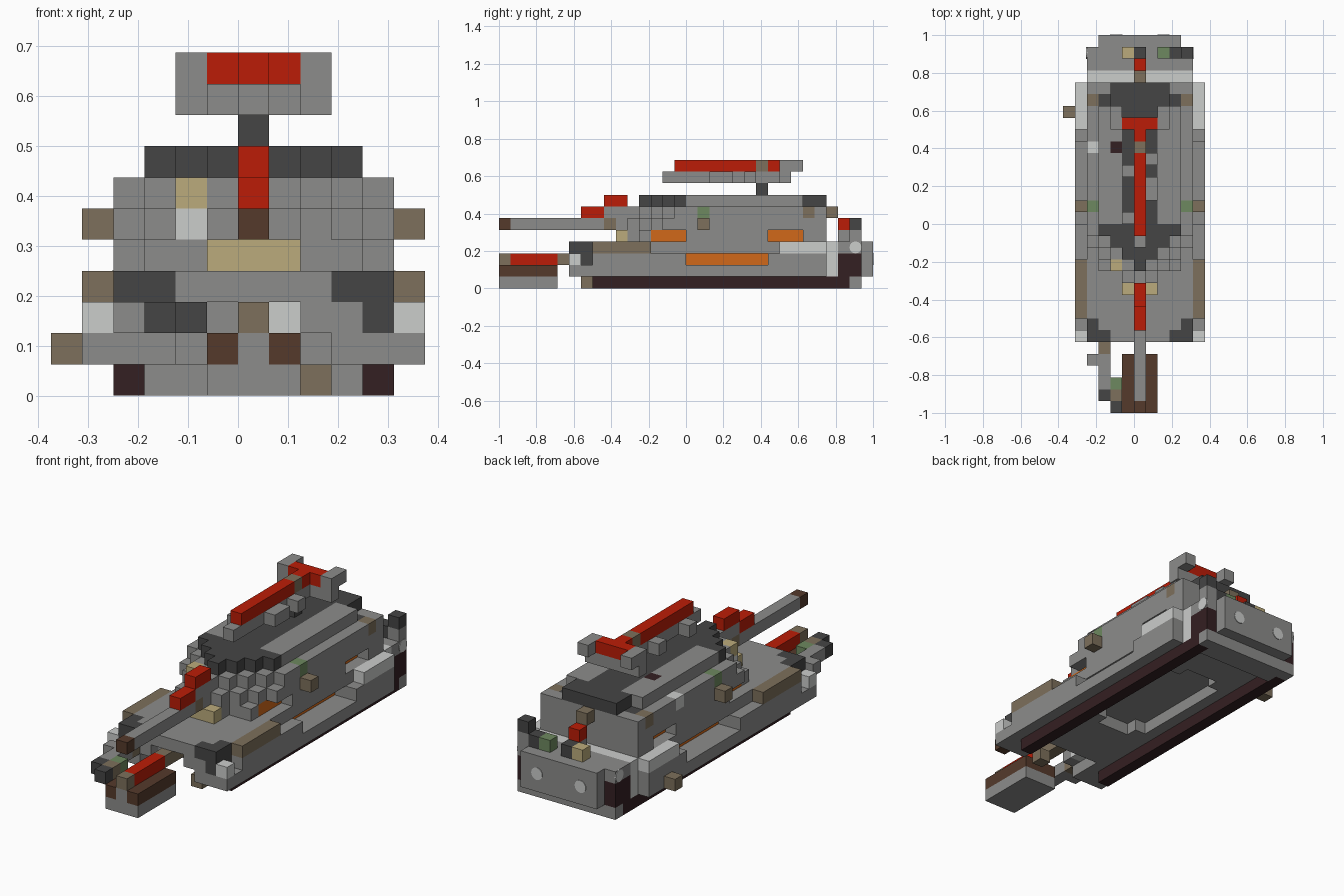
import bpy, bmesh
from mathutils import Vector, Matrix

cube = bpy.data.objects.get("Cube")
if cube:
    bpy.data.objects.remove(cube, do_unlink=True)

UNIT = 1 / 16
COLOURS = {
    "grey": (.262, .262, .257), "charcoal": (.06, .06, .06),
    "maroon": (.034, .014, .016), "olive": (.205, .16, .106),
    "tan": (.50, .41, .20), "red": (.50, .012, .002),
    "umber": (.09, .042, .024), "orange": (.64, .14, .01),
    "green": (.155, .25, .115), "silver": (.60, .61, .60),
}
NAMES = list(COLOURS)
MATERIALS = []
for name, rgb in COLOURS.items():
    mat = bpy.data.materials.new(name)
    mat.use_nodes = True
    mat.diffuse_color = (*rgb, 1)
    mat.node_tree.nodes["Principled BSDF"].inputs["Base Color"].default_value = (*rgb, 1)
    MATERIALS.append(mat)

cells = {}


def fill(part, colour, xs, ys, zs):
    """Fill a block of unit cells; a later block replaces an earlier one."""
    for x in range(*xs):
        for y in range(*ys):
            for z in range(*zs):
                cells[x, y, z] = (part, colour)


def dot(part, colour, x, y, z):
    cells[x, y, z] = (part, colour)


def both(part, colour, xs, ys, zs):
    """Fill a block and its mirror image across the gun axis."""
    fill(part, colour, xs, ys, zs)
    fill(part, colour, (1 - xs[1], 1 - xs[0]), ys, zs)


def carve(xs, ys, zs):
    for x in range(*xs):
        for y in range(*ys):
            for z in range(*zs):
                cells.pop((x, y, z), None)


# Hull, front notch, belly recess and rear plate
fill("hull", "grey", (-4, 5), (-10, 13), (1, 4))
fill("hull", "grey", (-4, 5), (13, 15), (0, 4))
carve((-1, 2), (-10, -8), (1, 3))
carve((-2, 3), (-10, -7), (1, 2))
carve((-2, 3), (-1, 8), (1, 2))
carve((-1, 2), (-2, 9), (1, 2))
dot("hull", "silver", -2, -9, 2)
dot("hull", "silver", 1, -8, 2)
fill("rear_plate", "grey", (-3, 4), (15, 16), (1, 4))
fill("hull", "silver", (-4, 5), (12, 13), (1, 4))
both("hull", "maroon", (4, 5), (13, 15), (1, 3))
both("hull", "charcoal", (4, 5), (-10, -8), (2, 4))
both("hull", "charcoal", (3, 4), (-10, -9), (3, 4))

# Recessed side slots with a coloured inner wall
both("hull", "orange", (3, 4), (0, 7), (2, 3))
carve((4, 5), (0, 7), (2, 3))
carve((-4, -3), (0, 7), (2, 3))

# Tracks and fenders
both("track", "maroon", (4, 5), (-8, 14), (0, 1))
dot("track", "olive", 2, -9, 0)
both("fender", "grey", (5, 6), (-10, 12), (1, 2))
both("fender", "grey", (5, 6), (-8, 0), (2, 3))
both("fender", "grey", (5, 6), (7, 12), (2, 3))
both("fender", "silver", (5, 6), (-10, -9), (2, 3))
both("stowage_box", "olive", (5, 6), (-8, -3), (3, 4))
both("stowage_box", "silver", (5, 6), (8, 12), (3, 4))
dot("side_bracket", "olive", -6, 9, 1)

# Turret with a stepped front and a wider collar
for step in range(4):
    both("turret", "grey", (0, 2 + step), (step - 4, step - 3), (4, 7))
    both("turret", "grey", (0, 2 + step), (step - 5, step - 4), (5, 6))
fill("turret", "grey", (-4, 5), (0, 12), (4, 7))
both("turret", "grey", (2, 4), (-4, -3), (4, 5))
for start in (-3, 7):
    both("turret", "orange", (3, 4), (start, start + 3), (4, 5))
    carve((4, 5), (start, start + 3), (4, 5))
    carve((-4, -3), (start, start + 3), (4, 5))
both("turret", "green", (4, 5), (1, 2), (6, 7))
both("turret", "olive", (4, 5), (10, 11), (6, 7))
both("turret", "charcoal", (3, 4), (10, 11), (6, 7))
dot("turret", "silver", -4, 6, 6)
both("turret_lug", "olive", (5, 6), (1, 2), (5, 6))
dot("turret_rear", "olive", 0, 12, 6)

# Roof with dark nose, centre strip and tail
both("roof", "grey", (2, 4), (0, 10), (7, 8))
both("roof", "charcoal", (0, 2), (0, 12), (7, 8))
both("roof", "charcoal", (2, 3), (10, 12), (7, 8))
for step in range(4):
    both("roof", "charcoal", (0, 1 + step), (step - 4, step - 3), (7, 8))
dot("roof", "maroon", -2, 6, 7)

# Main gun
fill("gun", "grey", (0, 1), (-15, -5), (5, 6))
dot("gun", "umber", 0, -16, 5)
dot("gun", "olive", 0, -7, 5)
fill("gun_mantlet", "grey", (0, 1), (-7, -4), (6, 7))
fill("gun_stripe", "red", (0, 1), (-9, -7), (6, 7))
fill("gun_stripe", "red", (0, 1), (-7, -5), (7, 8))
both("gun_cradle", "tan", (0, 2), (-6, -5), (4, 5))
both("gun_cradle", "grey", (0, 2), (-5, -4), (4, 5))
dot("sight", "silver", -2, -4, 5)
dot("sight", "tan", -2, -4, 6)

# Ram under the gun
fill("ram", "grey", (-1, 2), (-16, -11), (0, 1))
fill("ram", "umber", (-1, 2), (-16, -11), (1, 2))
dot("ram", "grey", 0, -16, 1)
fill("ram_stripe", "red", (0, 1), (-15, -11), (2, 3))
dot("ram_stripe", "olive", 0, -16, 2)
fill("ram_link", "olive", (0, 1), (-11, -8), (2, 3))

# Side manipulator at the front
fill("front_arm", "grey", (-3, -2), (-14, -10), (2, 3))
dot("front_arm", "charcoal", -3, -15, 2)
dot("front_arm", "olive", -3, -11, 2)
dot("front_arm", "grey", -4, -12, 2)
for y, colour in ((-16, "charcoal"), (-15, "olive"), (-14, "green")):
    dot("front_arm", colour, -2, y, 2)

# Roof weapon on a mast
dot("mast", "charcoal", 0, 6, 8)
fill("roof_weapon", "grey", (0, 1), (-2, 9), (9, 10))
for x, y in ((1, 2), (1, 3), (1, 5), (-1, 0), (-1, 4)):
    dot("roof_weapon", "grey", x, y, 9)
fill("roof_weapon", "grey", (-2, 3), (8, 9), (9, 10))
fill("roof_weapon_stripe", "red", (0, 1), (-1, 8), (10, 11))
dot("roof_weapon_stripe", "olive", 0, 6, 10)
both("roof_weapon_stripe", "red", (0, 2), (8, 9), (10, 11))
both("roof_weapon", "grey", (2, 3), (8, 10), (10, 11))

# Rear deck gear
dot("rear_gear", "tan", -1, 14, 4)
dot("rear_gear", "charcoal", 0, 14, 4)
dot("rear_gear", "green", 2, 14, 4)
dot("rear_gear", "charcoal", 3, 14, 4)
dot("rear_gear", "grey", 4, 14, 4)
dot("rear_gear", "charcoal", 4, 14, 5)
dot("rear_gear", "grey", 0, 13, 4)
dot("rear_gear", "red", 0, 13, 5)


def finish(name, bm, materials):
    mesh = bpy.data.meshes.new(name)
    bm.to_mesh(mesh)
    bm.free()
    for mat in materials:
        mesh.materials.append(mat)
    obj = bpy.data.objects.new(name, mesh)
    bpy.context.collection.objects.link(obj)
    return obj


# Turn the cells of each part into one mesh of exposed faces
AXES = [Vector(v) for v in ((1, 0, 0), (0, 1, 0), (0, 0, 1))]
for part in sorted({p for p, c in cells.values()}):
    bm = bmesh.new()
    for cell, (owner, colour) in cells.items():
        if owner != part:
            continue
        centre = Vector(cell) + Vector((.5, .5, .5))
        for i, axis in enumerate(AXES):
            u, v = AXES[(i + 1) % 3], AXES[(i + 2) % 3]
            for sign in (1, -1):
                if tuple(int(k) for k in Vector(cell) + axis * sign) in cells:
                    continue
                corners = [centre + (axis * sign + u * a + v * b * sign) / 2
                           for a, b in ((-1, -1), (1, -1), (1, 1), (-1, 1))]
                face = bm.faces.new([bm.verts.new(p * UNIT) for p in corners])
                face.material_index = NAMES.index(colour)
    bmesh.ops.remove_doubles(bm, verts=bm.verts, dist=.001)
    finish(part, bm, MATERIALS)


# Round lamps on the rear plate and rear sides
def lamp(name, x, y, z, axis):
    bm = bmesh.new()
    bmesh.ops.create_cone(bm, cap_ends=True, segments=16, radius1=.032, radius2=.032,
                          depth=.006, matrix=Matrix.Rotation(1.5708, 4, axis))
    lens = finish(name, bm, [MATERIALS[NAMES.index("silver")]])
    lens.location = Vector((x, y, z)) * UNIT


for side in (-1, 1):
    lamp("rear_lamp", .5 + 2 * side, 16, 2.5, "X")
    lamp("side_lamp", .5 + 4.5 * side, 14.5, 3.5, "Y")
